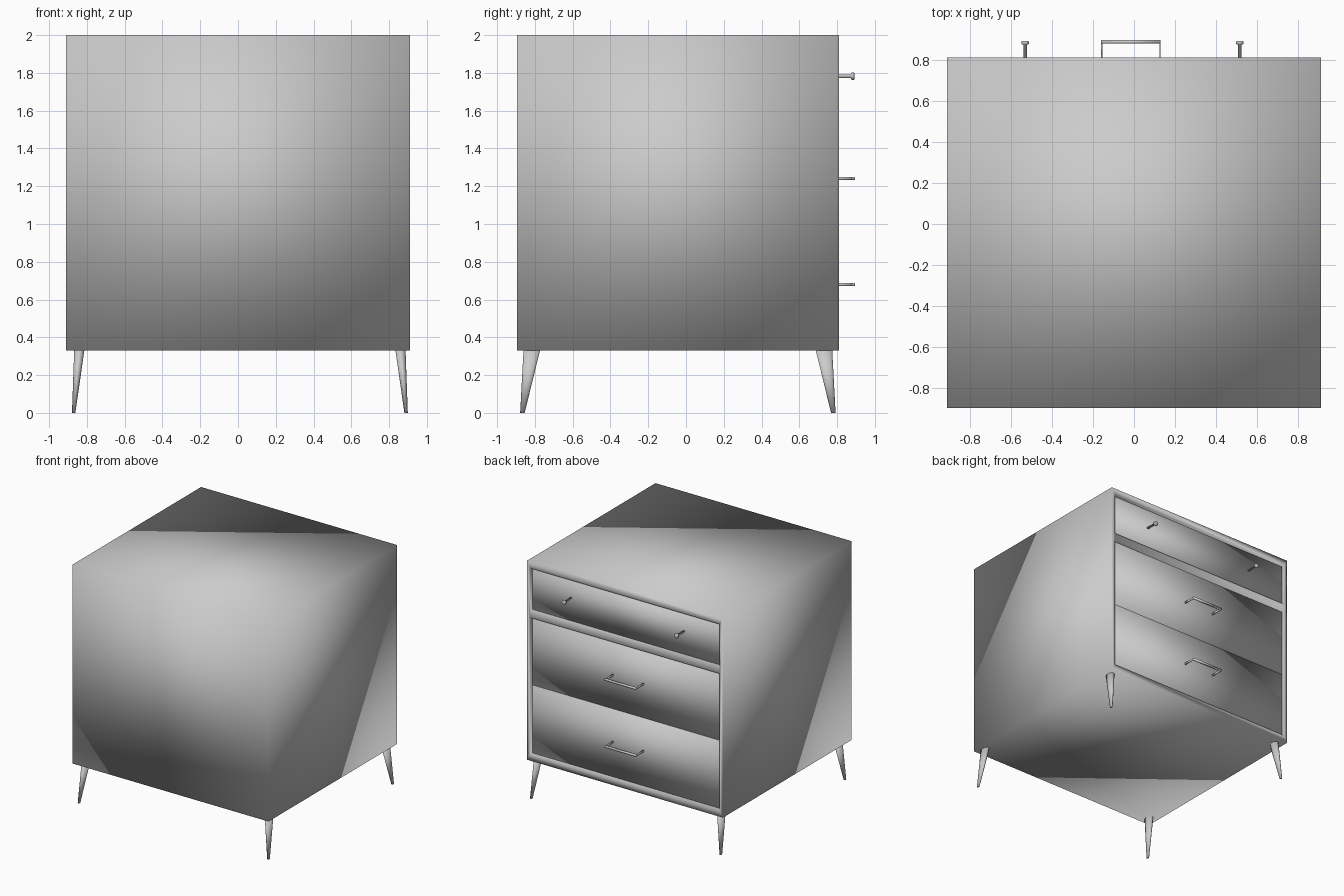
import bpy, bmesh
from math import cos, sin, pi
from mathutils import Vector, Matrix

if "Cube" in bpy.data.objects:
    bpy.data.objects.remove(bpy.data.objects["Cube"])


def finish(name, bm):
    """Every part is shaded fully smooth, across its corners too."""
    bmesh.ops.recalc_face_normals(bm, faces=bm.faces)
    for f in bm.faces:
        f.smooth = True
    me = bpy.data.meshes.new(name)
    bm.to_mesh(me)
    bm.free()
    ob = bpy.data.objects.new(name, me)
    bpy.context.collection.objects.link(ob)
    return ob


def add_box(bm, lo, hi):
    lo, hi = Vector(lo), Vector(hi)
    m = Matrix.Translation((lo + hi) / 2) @ Matrix.Diagonal((*(hi - lo), 1))
    bmesh.ops.create_cube(bm, size=1, matrix=m)


def box(name, lo, hi):
    bm = bmesh.new()
    add_box(bm, lo, hi)
    return finish(name, bm)


def loft(name, rings, n):
    """Skin a stack of closed rings and cap both ends."""
    bm = bmesh.new()
    rs = [[bm.verts.new(p) for p in ring] for ring in rings]
    for a, b in zip(rs, rs[1:]):
        for i in range(n):
            j = (i + 1) % n
            bm.faces.new((a[i], a[j], b[j], b[i]))
    bm.faces.new(rs[0])
    bm.faces.new(rs[-1])
    return finish(name, bm)


W, Y0, Y1, Z0, Z1 = 0.91, -0.895, 0.81, 0.33, 2.0
SIDE, RECESS = 0.878, 0.785
OPENINGS = [(0.385, 1.53), (1.59, 1.945)]

# cabinet body: five plain faces and a drawer frame with two recesses on +y
bm = bmesh.new()


def rect(w, y, z0, z1):
    return [bm.verts.new(p) for p in ((-w, y, z0), (w, y, z0), (w, y, z1), (-w, y, z1))]


def tube(a, b):
    for i in range(4):
        j = (i + 1) % 4
        bm.faces.new((a[i], a[j], b[j], b[i]))


front, rim = rect(W, Y0, Z0, Z1), rect(W, Y1, Z0, Z1)
bm.faces.new(front)
tube(front, rim)
low, up = [rect(SIDE, Y1, *z) for z in OPENINGS]
for loop, z in zip((low, up), OPENINGS):
    back = rect(SIDE, 0.755, *z)
    tube(loop, back)
    bm.faces.new(back)
bm.faces.new((rim[0], rim[1], low[1], low[0]))
bm.faces.new((low[3], low[2], up[1], up[0]))
bm.faces.new((up[3], up[2], rim[2], rim[3]))
bm.faces.new((rim[0], low[0], low[3], up[0], up[3], rim[3]))
bm.faces.new((rim[1], rim[2], up[2], up[1], low[2], low[1]))
finish("cabinet", bm)

# drawer fronts
g = 0.001
for i, (z0, z1) in enumerate([(0.385, 0.956), (0.956, 1.53), (1.59, 1.945)]):
    box(f"drawer_front_{i}", (-SIDE + g, 0.757, z0 + g), (SIDE - g, RECESS, z1 - g))

# bar handles on the two large drawers
for i, z in enumerate((0.68, 1.242)):
    bm = bmesh.new()
    add_box(bm, (-0.16, 0.879, z - 0.008), (0.13, 0.895, z + 0.008))
    for x in (-0.16, 0.123):
        add_box(bm, (x, 0.775, z - 0.008), (x + 0.007, 0.885, z + 0.008))
    finish(f"bar_handle_{i}", bm)

# round knobs on the top drawer
profile = [(0.775, 0.009), (0.874, 0.009), (0.876, 0.019), (0.888, 0.019), (0.891, 0.016)]
for i, x in enumerate((-0.53, 0.515)):
    n = 20
    loft(f"knob_{i}", [[(x + r * cos(2 * pi * k / n), y, 1.782 + r * sin(2 * pi * k / n))
                        for k in range(n)] for y, r in profile], n)

# splayed tapered legs
for sx in (-1, 1):
    for sy in (-1, 1):
        n = 24
        rings = []
        for z, ox, oy, rx, ry in [(0.0, 0.88, 0.823, 0.009, 0.012),
                                  (0.335, 0.85, 0.773, 0.027, 0.044)]:
            cx, cy = sx * ox + 0.01, sy * oy - 0.043
            rings.append([(cx + rx * cos(2 * pi * k / n), cy + ry * sin(2 * pi * k / n), z)
                          for k in range(n)])
        loft(f"leg_{'front' if sy < 0 else 'back'}_{'left' if sx < 0 else 'right'}", rings, n)
